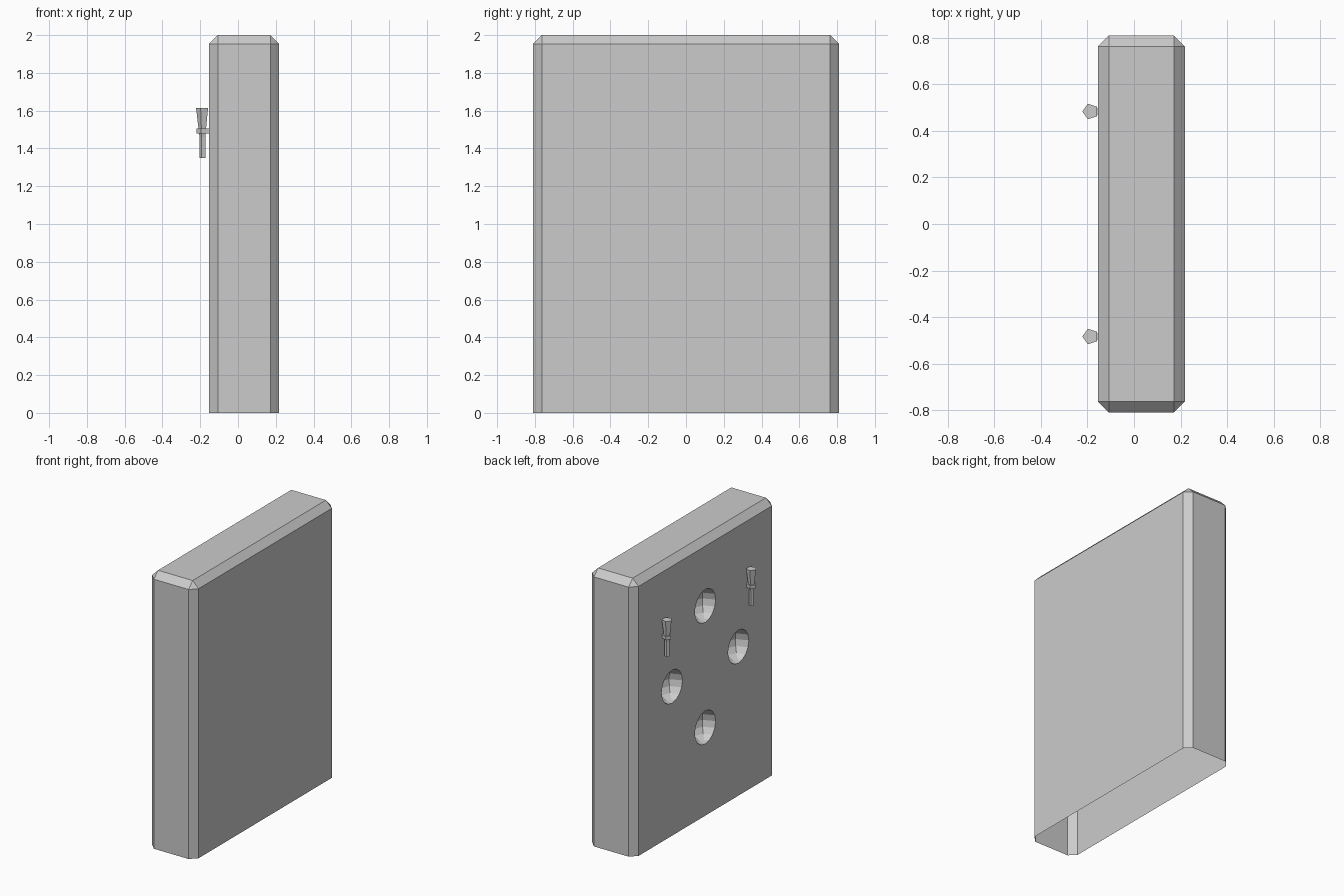
import bpy
import bmesh
from math import pi
from mathutils import Matrix, Vector

cube = bpy.data.objects.get("Cube")
if cube:
    bpy.data.objects.remove(cube, do_unlink=True)

X0, X1, HALF_Y, TOP = -0.154, 0.218, 0.81, 2.0
CHAMFER = 0.047

stone = bpy.data.materials.new("grey_stone")
stone.use_nodes = True
stone.diffuse_color = (0.6, 0.6, 0.6, 1)
stone.node_tree.nodes["Principled BSDF"].inputs["Base Color"].default_value = (0.6, 0.6, 0.6, 1)


def add_object(name, bm):
    mesh = bpy.data.meshes.new(name)
    bm.to_mesh(mesh)
    bm.free()
    mesh.materials.append(stone)
    obj = bpy.data.objects.new(name, mesh)
    bpy.context.collection.objects.link(obj)
    return obj


def add_box(bm, low, high):
    low, high = Vector(low), Vector(high)
    matrix = Matrix.Translation((low + high) / 2) @ Matrix.Diagonal((*(high - low), 1))
    bmesh.ops.create_cube(bm, size=1, matrix=matrix)


# Slab with every edge chamfered except around the base
bm = bmesh.new()
add_box(bm, (X0, -HALF_Y, 0), (X1, HALF_Y, TOP))
edges = [e for e in bm.edges if max(v.co.z for v in e.verts) > 1]
bmesh.ops.bevel(bm, geom=edges, offset=CHAMFER, segments=1, affect='EDGES')
slab = add_object("wall_slab", bm)

# Four round hollows in a diamond on the left-hand broad face
bm = bmesh.new()
for y, z in ((0, 1.52), (0, 0.64), (-0.38, 1.08), (0.38, 1.08)):
    bmesh.ops.create_uvsphere(bm, u_segments=8, v_segments=8, radius=0.12,
                              matrix=Matrix.Translation((X0 - 0.002, y, z)))
cutter = add_object("hollow_cutter", bm)
cutter.hide_render = True
cut = slab.modifiers.new("hollows", 'BOOLEAN')
cut.operation = 'DIFFERENCE'
cut.solver = 'EXACT'
cut.object = cutter
bpy.context.view_layer.objects.active = slab
bpy.ops.object.modifier_apply(modifier=cut.name)
bpy.data.objects.remove(cutter, do_unlink=True)

# The underside is open
bm = bmesh.new()
bm.from_mesh(slab.data)
base = [f for f in bm.faces if all(v.co.z < 0.001 for v in f.verts)]
bmesh.ops.delete(bm, geom=base, context='FACES')
bm.to_mesh(slab.data)
bm.free()


def add_tapered(bm, y, z0, z1, r0, r1):
    """Five-sided piece of a torch with one corner pointing out from the wall."""
    matrix = Matrix.Translation((-0.187, y, (z0 + z1) / 2)) @ Matrix.Rotation(pi / 2, 4, 'Z')
    bmesh.ops.create_cone(bm, cap_ends=True, segments=5, radius1=r0, radius2=r1,
                          depth=z1 - z0, matrix=matrix)


# Two wall torches: stem, flared head, holding ring and bracket
for side, y in (("left", 0.483), ("right", -0.483)):
    bm = bmesh.new()
    add_tapered(bm, y, 1.35, 1.46, 0.017, 0.017)
    add_tapered(bm, y, 1.46, 1.615, 0.017, 0.035)
    add_tapered(bm, y, 1.48, 1.505, 0.032, 0.032)
    add_box(bm, (-0.17, y - 0.012, 1.48), (X0, y + 0.012, 1.505))
    add_object("torch_" + side, bm)
